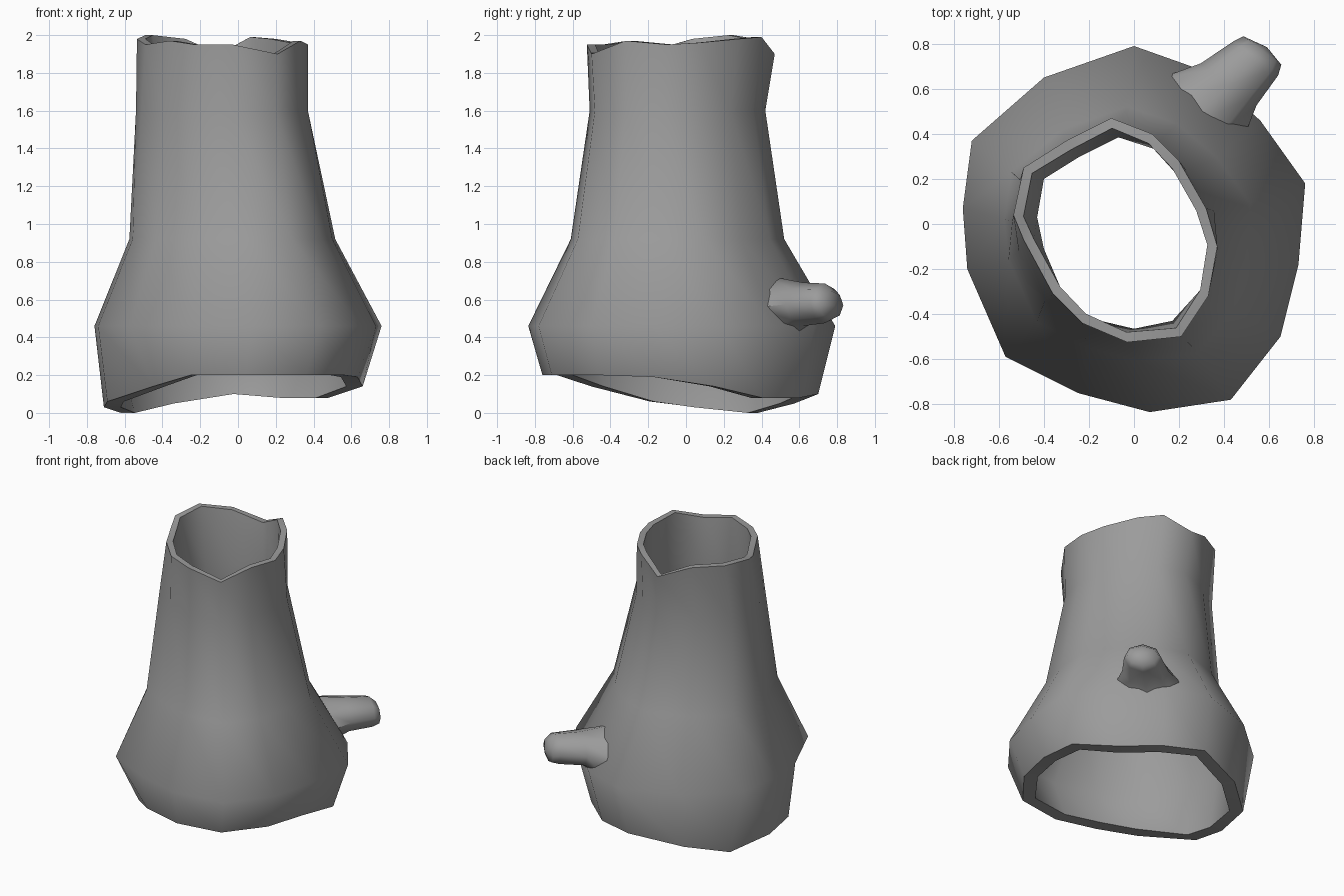
import bpy, bmesh, math
from mathutils import Vector

if "Cube" in bpy.data.objects:
    bpy.data.objects.remove(bpy.data.objects["Cube"])

# Outer outlines, clockwise from the back
BELLY = [(0, .79), (.31, .68), (.56, .46), (.76, .18), (.73, -.18), (.65, -.5), (.43, -.78),
         (.07, -.835), (-.25, -.75), (-.57, -.59), (-.74, -.2), (-.76, .07), (-.72, .37), (-.4, .65)]
MOUTH = [(-.1, .47), (.08, .40), (.2, .28), (.32, .07), (.37, -.1), (.33, -.32), (.21, -.5),
         (-.03, -.525), (-.23, -.44), (-.36, -.31), (-.49, -.07), (-.535, .04), (-.49, .25), (-.3, .37)]
# Narrowest part of the hollow, in the neck
HOLE = [(-.07, .385), (.1, .33), (.19, .22), (.27, .08), (.33, -.1), (.3, -.29), (.17, -.43),
        (0, -.465), (-.19, -.42), (-.33, -.29), (-.4, -.11), (-.43, .03), (-.4, .2), (-.24, .3)]
# Ragged heights of the lower and upper rims
LOW_Z = [.10, .08, .08, .14, .19, .2, .2, .2, .2, .14, .06, .03, .0, .05]
TOP_Z = [1.90, 1.99, 1.98, 1.96, 1.95, 1.97, 1.90, 1.95, 1.95, 1.97, 1.95, 1.98, 2.0, 1.98]
N = len(BELLY)

# Dark grey bark
bark = bpy.data.materials.new("bark")
bark.diffuse_color = (.33, .33, .33, 1)
bark.use_nodes = True
bark.node_tree.nodes["Principled BSDF"].inputs["Base Color"].default_value = bark.diffuse_color


def fit(mix, x0, x1, y0, y1):
    """Blend the two outlines and stretch the result to the given bounds."""
    pts = [((1 - mix) * a[0] + mix * b[0], (1 - mix) * a[1] + mix * b[1])
           for a, b in zip(BELLY, MOUTH)]
    xs, ys = [p[0] for p in pts], [p[1] for p in pts]
    return [(x0 + (x - min(xs)) / (max(xs) - min(xs)) * (x1 - x0),
             y0 + (y - min(ys)) / (max(ys) - min(ys)) * (y1 - y0)) for x, y in pts]


def inset(ring, t):
    """Move a ring inwards by thickness t."""
    c = sum(ring, Vector()) / len(ring)
    out = []
    for p in ring:
        d = Vector((c.x - p.x, c.y - p.y, 0)).normalized()
        out.append(p + d * t)
    return out


def loft(name, rings, loop=False, cap=None, angle=60):
    bm = bmesh.new()
    vs = [[bm.verts.new(p) for p in r] for r in rings]
    n = len(vs[0])
    pairs = list(zip(vs, vs[1:])) + ([(vs[-1], vs[0])] if loop else [])
    for a, b in pairs:
        for i in range(n):
            j = (i + 1) % n
            bm.faces.new((a[i], a[j], b[j], b[i]))
    if cap is not None:
        tip = bm.verts.new(cap)
        for i in range(n):
            bm.faces.new((vs[-1][i], vs[-1][(i + 1) % n], tip))
        bm.faces.new(vs[0])
    bmesh.ops.recalc_face_normals(bm, faces=bm.faces)
    me = bpy.data.meshes.new(name)
    bm.to_mesh(me)
    bm.free()
    me.materials.append(bark)
    ob = bpy.data.objects.new(name, me)
    bpy.context.collection.objects.link(ob)
    bpy.ops.object.select_all(action='DESELECT')
    bpy.context.view_layer.objects.active = ob
    ob.select_set(True)
    bpy.ops.object.shade_smooth_by_angle(angle=math.radians(angle))
    return ob


# Hollow trunk: outer skin up, inner skin down, joined at both rims
base = fit(0, -.71, .66, -.76, .70)
base[9], base[12] = (-.45, -.5), (-.62, .38)
levels = [(base, LOW_Z, .09),
          (BELLY, [.46] * N, .09),
          (fit(.12, -.575, .515, -.61, .52), [.92] * N, .08),
          (fit(.6, -.54, .37, -.51, .42), [1.6] * N, .05),
          (MOUTH, TOP_Z, .045)]
outer = [[Vector((x, y, z)) for (x, y), z in zip(pts, zs)] for pts, zs, t in levels]
inner = [inset(r, lv[2]) for r, lv in zip(outer, levels)]
inner[3] = [Vector((x, y, 1.6)) for x, y in HOLE]
loft("hollow_trunk", outer + inner[::-1], loop=True)

# Broken branch stub: flared base tapering to a blunt tip
side = Vector((-.8, .6, 0)).normalized()
axis = Vector((.6, .8, 0)).normalized()


def stub_ring(centre, w, h, ragged=0, lean=0):
    ring = []
    for i in range(8):
        a = math.tau * i / 8
        k = ragged * (-1) ** i
        ring.append(Vector(centre) + side * w * math.cos(a) * (1 + k)
                    + Vector((0, 0, h * math.sin(a) * (1 + k)))
                    - axis * (k * .2 + lean * math.sin(a)))
    return ring


loft("branch_stub", [stub_ring((.30, .515, .555), .215, .155, .1, .08),
                     stub_ring((.42, .62, .575), .155, .115),
                     stub_ring((.54, .735, .58), .125, .105),
                     stub_ring((.57, .77, .57), .105, .075)],
     cap=(.59, .785, .57))
